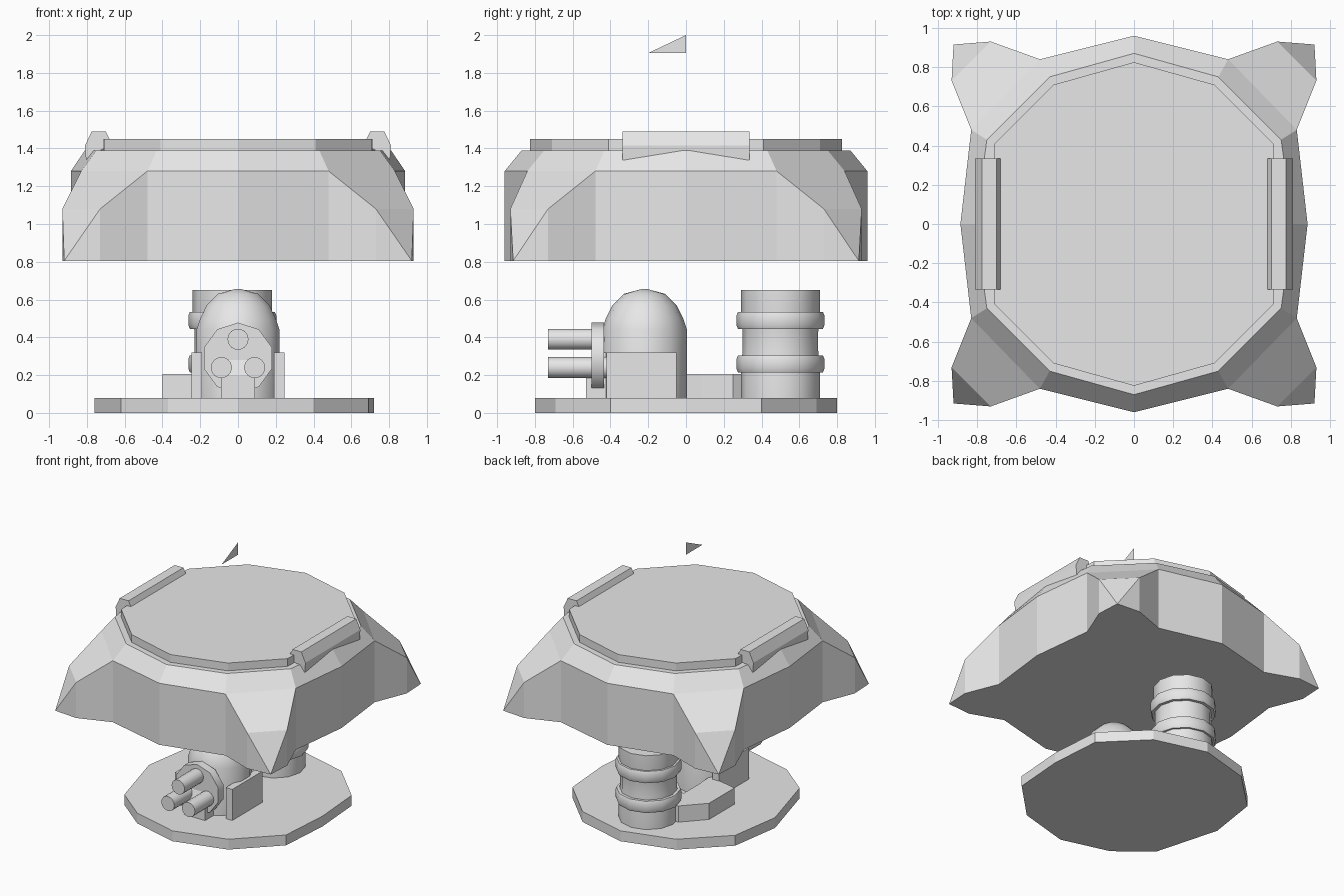
import bpy, bmesh, math

if "Cube" in bpy.data.objects:
    bpy.data.objects.remove(bpy.data.objects["Cube"])

grey = bpy.data.materials.new("light_grey")
grey.diffuse_color = (0.8, 0.8, 0.8, 1)
grey.use_nodes = True
grey.node_tree.nodes["Principled BSDF"].inputs["Base Color"].default_value = grey.diffuse_color


def finish(name, bm, smooth=None):
    bmesh.ops.remove_doubles(bm, verts=bm.verts, dist=0.0005)
    bmesh.ops.recalc_face_normals(bm, faces=bm.faces)
    me = bpy.data.meshes.new(name)
    bm.to_mesh(me)
    bm.free()
    me.materials.append(grey)
    ob = bpy.data.objects.new(name, me)
    bpy.context.collection.objects.link(ob)
    if smooth:
        bpy.ops.object.select_all(action='DESELECT')
        ob.select_set(True)
        bpy.context.view_layer.objects.active = ob
        bpy.ops.object.shade_smooth_by_angle(angle=math.radians(smooth))
    return ob


def prism(name, pts, lo, hi, axis='z', smooth=None):
    """Extrude a 2D outline along z (outline x,y) or along y (outline x,z)."""
    bm = bmesh.new()
    place = (lambda p, d: (p[0], p[1], d)) if axis == 'z' else (lambda p, d: (p[0], d, p[1]))
    a = [bm.verts.new(place(p, lo)) for p in pts]
    b = [bm.verts.new(place(p, hi)) for p in pts]
    bm.faces.new(a)
    bm.faces.new(b)
    n = len(pts)
    for i in range(n):
        j = (i + 1) % n
        bm.faces.new((a[i], a[j], b[j], b[i]))
    return finish(name, bm, smooth)


def lathe(name, cx, cy, profile, sides=12, smooth=40):
    """Turn (radius, z) points round a vertical axis, ends capped."""
    bm = bmesh.new()
    rings = []
    for r, z in profile:
        rings.append([bm.verts.new((cx + r * math.sin(2 * math.pi * i / sides),
                                    cy + r * math.cos(2 * math.pi * i / sides), z))
                      for i in range(sides)])
    for p, q in zip(rings, rings[1:]):
        for i in range(sides):
            j = (i + 1) % sides
            bm.faces.new((p[i], p[j], q[j], q[i]))
    bm.faces.new(rings[0])
    bm.faces.new(rings[-1])
    return finish(name, bm, smooth)


def circle(cx, cz, r, n, turn=0.0):
    return [(cx + r * math.cos(turn + 2 * math.pi * i / n),
             cz + r * math.sin(turn + 2 * math.pi * i / n)) for i in range(n)]


def rect(x0, x1, y0, y1):
    return [(x0, y0), (x1, y0), (x1, y1), (x0, y1)]


# Floor plate
prism("base_plate", [(0, -.8), (.4, -.69), (.69, -.4), (.72, 0), (.69, .4), (.4, .69),
                     (0, .8), (-.4, .69), (-.7, .4), (-.76, 0), (-.62, -.5), (-.37, -.7)], 0, .08)

# Canopy with four horned corners, one quarter repeated in each quadrant
V = {
    'm': (0, -.96, 1.28), 'a': (.48, -.84, 1.28), 'b': (.73, -.93, 1.08), 't': (.92, -.915, .805),
    'c': (.93, -.73, 1.08), 'd': (.83, -.48, 1.28), 's': (.885, 0, 1.28),
    'g': (0, -.87, 1.39), 'e': (.43, -.75, 1.39), 'f': (.75, -.43, 1.39), 'h': (.81, 0, 1.39),
    'o': (0, 0, 1.39), 'O': (0, 0, .805),
}
for k in "mabcds":                      # feet of the walls
    V[k.upper()] = (V[k][0], V[k][1], .805)
FACES = ["MmaA", "AabB", "Bbt", "bct", "abcd", "tcC", "CcdD", "DdsS",
         "mage", "adfe", "dshf", "gefho", "MABtCDSO"]
FACES[4] = "abcd"
FACES[8] = "maeg"
bm = bmesh.new()
for sx in (1, -1):
    for sy in (1, -1):
        vs = {k: bm.verts.new((p[0] * sx, p[1] * sy, p[2])) for k, p in V.items()}
        for f in FACES:
            bm.faces.new([vs[k] for k in f])
finish("canopy", bm)

# Raised deck on the canopy
deck = [(0, -.825), (.41, -.71), (.71, -.41), (.725, 0), (.71, .41), (.41, .71), (0, .825)]
deck += [(-x, y) for x, y in reversed(deck[1:-1])]
prism("canopy_deck", deck, 1.38, 1.45)

# Side rails on the deck edge
rail = [(.665, 1.42), (.70, 1.49), (.775, 1.49), (.81, 1.415), (.805, 1.34), (.73, 1.39)]
for side, s in (("right", 1), ("left", -1)):
    prism(side + "_rail", [(x * s, z) for x, z in rail], -.335, .335, 'y')

# Small fin floating above
bm = bmesh.new()
bm.faces.new([bm.verts.new(p) for p in ((0, -.2, 1.905), (0, 0, 1.905), (0, 0, 2.0))])
finish("top_fin", bm)

# Banded rear column
lathe("rear_column", -.03, .5, [(.21, .08), (.21, .24), (.20, .33), (.20, .43), (.21, .5), (.21, .65)])
for i, z in enumerate((.215, .445)):
    lathe("column_band_%d" % (i + 1), -.03, .5,
          [(.19, z), (.225, z), (.233, z + .02), (.233, z + .07), (.225, z + .09), (.19, z + .09)])

# Domed turret with side brackets
lathe("turret_dome", 0, -.22, [(.225, .08), (.225, .44), (.205, .5), (.17, .57), (.11, .63), (.01, .657)],
      sides=14, smooth=60)
for side, s in (("right", 1), ("left", -1)):
    prism(side + "_bracket", rect(s * .19, s * .245, -.42, -.05), .08, .32)

# Gun mount, front block and three barrels
prism("gun_plate", circle(0, .29, .188, 10, math.pi / 10), -.5, -.435, 'y', 40)
bm = bmesh.new()
block = [(-.40, .08), (-.53, .08), (-.53, .2), (-.5, .28), (-.5, .32), (-.40, .32)]
ends = [[bm.verts.new((x, y, z)) for y, z in block] for x in (-.09, .09)]
for e in ends:
    bm.faces.new(e)
for i in range(len(block)):
    j = (i + 1) % len(block)
    bm.faces.new((ends[0][i], ends[0][j], ends[1][j], ends[1][i]))
finish("front_block", bm)
for i, (x, z) in enumerate(((0, .39), (-.088, .24), (.088, .24))):
    prism("barrel_%d" % (i + 1), circle(x, z, .056, 14), -.73, -.42, 'y', 40)

# Bent step joining turret and column
prism("linking_step", [(-.15, -.08), (-.4, -.02), (-.4, .29), (-.25, .45), (-.03, .45),
                       (-.03, .3), (-.16, .25), (-.16, .08)], .08, .205)
